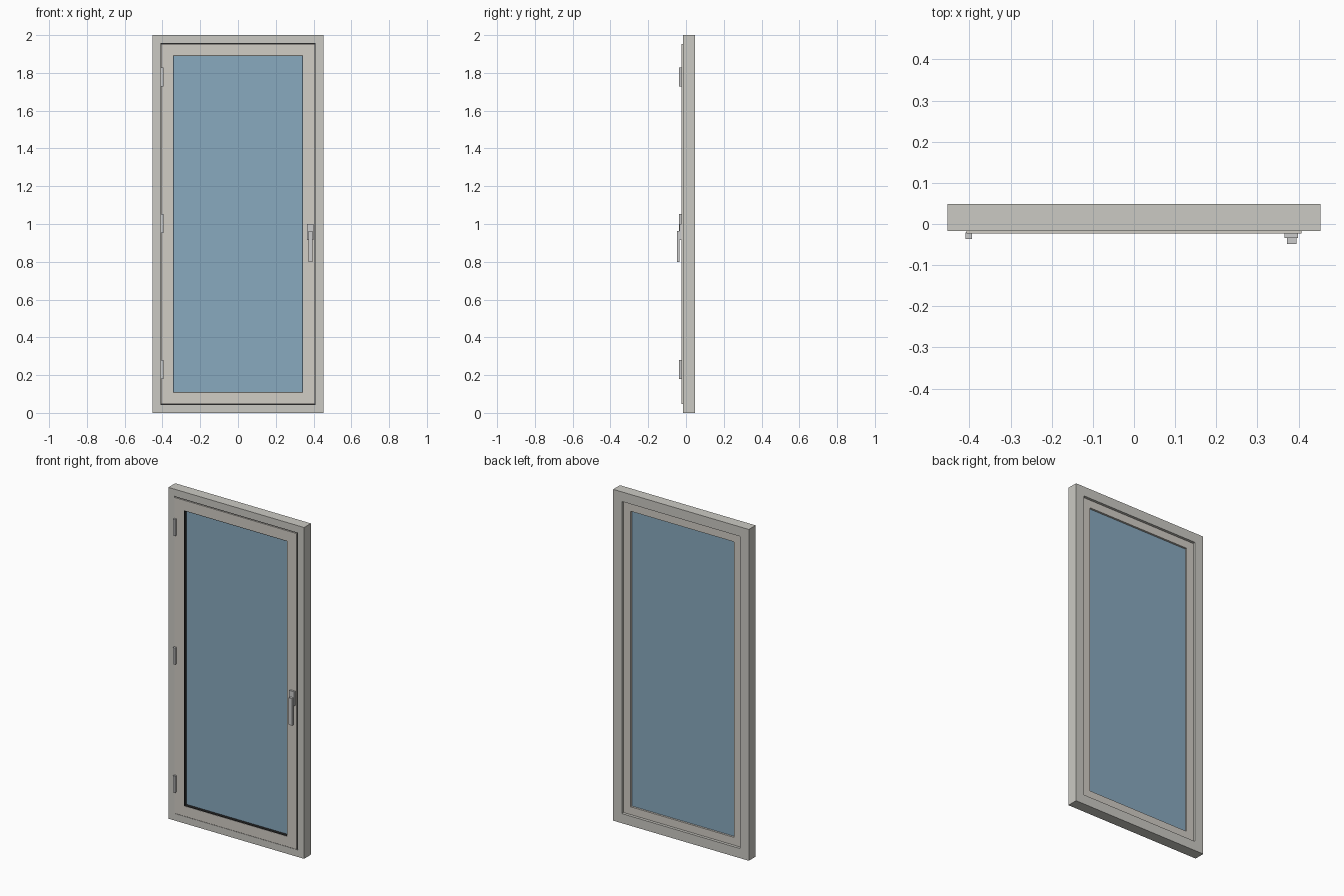
import bpy, bmesh

if "Cube" in bpy.data.objects:
    bpy.data.objects.remove(bpy.data.objects["Cube"])

HALF_W, HEIGHT = 0.453, 2.0


def material(name, rgb):
    m = bpy.data.materials.new(name)
    m.diffuse_color = (*rgb, 1)
    m.use_nodes = True
    m.node_tree.nodes["Principled BSDF"].inputs["Base Color"].default_value = m.diffuse_color
    return m


FRAME = material("painted_frame", (0.60, 0.59, 0.55))
SASH = material("painted_sash", (0.64, 0.61, 0.56))
GLASS = material("blue_glass", (0.25, 0.40, 0.52))
RUBBER = material("black_rubber", (0.02, 0.02, 0.02))


def finish(name, bm, mat=None):
    bmesh.ops.recalc_face_normals(bm, faces=bm.faces)
    mesh = bpy.data.meshes.new(name)
    bm.to_mesh(mesh)
    bm.free()
    if mat:
        mesh.materials.append(mat)
    obj = bpy.data.objects.new(name, mesh)
    bpy.context.collection.objects.link(obj)
    return obj


def ring(name, profile, mat):
    """Sweep an (inset, y) profile around the door rectangle with mitred corners."""
    bm = bmesh.new()
    loops = []
    for sx, top in ((-1, 0), (1, 0), (1, 1), (-1, 1)):
        loops.append([bm.verts.new((sx * (HALF_W - i), y, HEIGHT - i if top else i))
                      for i, y in profile])
    n = len(profile)
    for c in range(4):
        a, b = loops[c], loops[(c + 1) % 4]
        for k in range(n):
            j = (k + 1) % n
            bm.faces.new((a[k], b[k], b[j], a[j]))
    return finish(name, bm, mat)


def box(name, x, y, z, mat=None):
    bm = bmesh.new()
    bmesh.ops.create_cube(bm, size=1)
    for v in bm.verts:
        v.co = [lo + (c + 0.5) * (hi - lo) for c, (lo, hi) in zip(v.co, (x, y, z))]
    return finish(name, bm, mat)


def strip(i0, i1, y0, y1):
    return [(i0, y0), (i1, y0), (i1, y1), (i0, y1)]


# Outer frame with a door stop at the back
ring("outer_frame", [(0, -0.017), (0.042, -0.017), (0.042, 0.018),
                     (0.058, 0.018), (0.058, 0.048), (0, 0.048)], FRAME)

# Sash, stepped to sit inside the frame
ring("sash", [(0.0465, -0.023), (0.108, -0.023), (0.108, 0.036),
              (0.061, 0.036), (0.061, 0.015), (0.0465, 0.015)], SASH)

# Rubber seals: around the sash and around the glass
ring("frame_seal", strip(0.042, 0.0465, -0.014, 0.015), RUBBER)
ring("glass_seal", strip(0.108, 0.111, -0.021, -0.003), RUBBER)

# Glass pane
g = 0.107
box("glass_pane", (-HALF_W + g, HALF_W - g), (-0.003, 0.024), (g, HEIGHT - g), GLASS)

# Hinges
for i, z in enumerate((0.229, 1.003, 1.778)):
    box(f"hinge_{i + 1}", (-0.409, -0.394), (-0.037, -0.021), (z - 0.05, z + 0.05))

# Handle
box("handle_plate", (0.366, 0.399), (-0.034, -0.022), (0.915, 1.0))
box("handle_lever", (0.372, 0.395), (-0.048, -0.0335), (0.80, 0.963))
